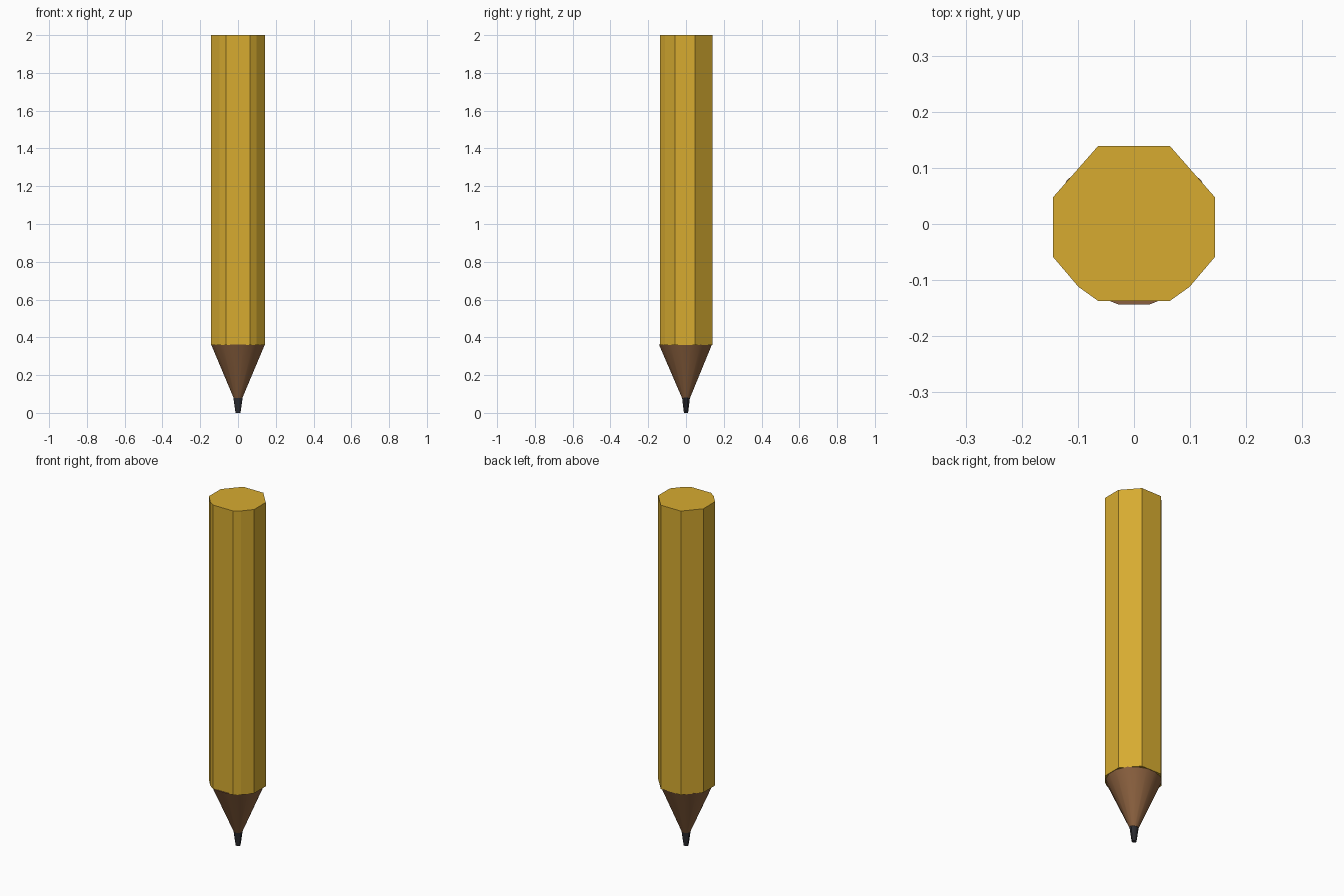
import bpy, math

if "Cube" in bpy.data.objects:
    bpy.data.objects.remove(bpy.data.objects["Cube"])


def loft(name, rings, color, smooth=False):
    """Closed solid skinned through a stack of equal-sized rings of (x, y, z)."""
    n = len(rings[0])
    verts = [p for ring in rings for p in ring]
    faces = [tuple(reversed(range(n))),
             tuple(range(n * (len(rings) - 1), n * len(rings)))]
    for r in range(len(rings) - 1):
        for i in range(n):
            j = (i + 1) % n
            faces.append((r * n + i, r * n + j, (r + 1) * n + j, (r + 1) * n + i))
    mesh = bpy.data.meshes.new(name)
    mesh.from_pydata(verts, [], faces)
    obj = bpy.data.objects.new(name, mesh)
    bpy.context.collection.objects.link(obj)
    mat = bpy.data.materials.new(name + "_color")
    mat.diffuse_color = (*color, 1)
    mat.use_nodes = True
    mat.node_tree.nodes["Principled BSDF"].inputs["Base Color"].default_value = mat.diffuse_color
    mesh.materials.append(mat)
    if smooth:
        bpy.ops.object.select_all(action='DESELECT')
        obj.select_set(True)
        bpy.context.view_layer.objects.active = obj
        bpy.ops.object.shade_smooth_by_angle(angle=math.radians(40))
    return obj


def ellipse(rx, ry, z, n=16, cy=0.0):
    return [(rx * math.cos(2 * math.pi * (i + 0.5) / n),
             cy + ry * math.sin(2 * math.pi * (i + 0.5) / n), z) for i in range(n)]


# Painted faceted shaft: right half of the outline, mirrored to the left
half = [(0.064, -0.137), (0.099, -0.112), (0.144, -0.059), (0.144, 0.048), (0.064, 0.139)]
outline = half + [(-x, y) for x, y in reversed(half)]
loft("shaft", [[(x, y, z) for x, y in outline] for z in (0.36, 2.0)], (0.68, 0.41, 0.03))

# Sharpened wooden cone
loft("wood_cone", [ellipse(0.024, 0.022, 0.08),
                   ellipse(0.145, 0.143, 0.362, cy=-0.003)], (0.26, 0.12, 0.05), True)

# Dark writing tip
loft("lead_tip", [ellipse(0.014, 0.011, 0.0, 10),
                  ellipse(0.026, 0.021, 0.082, 10)], (0.025, 0.025, 0.03), True)
